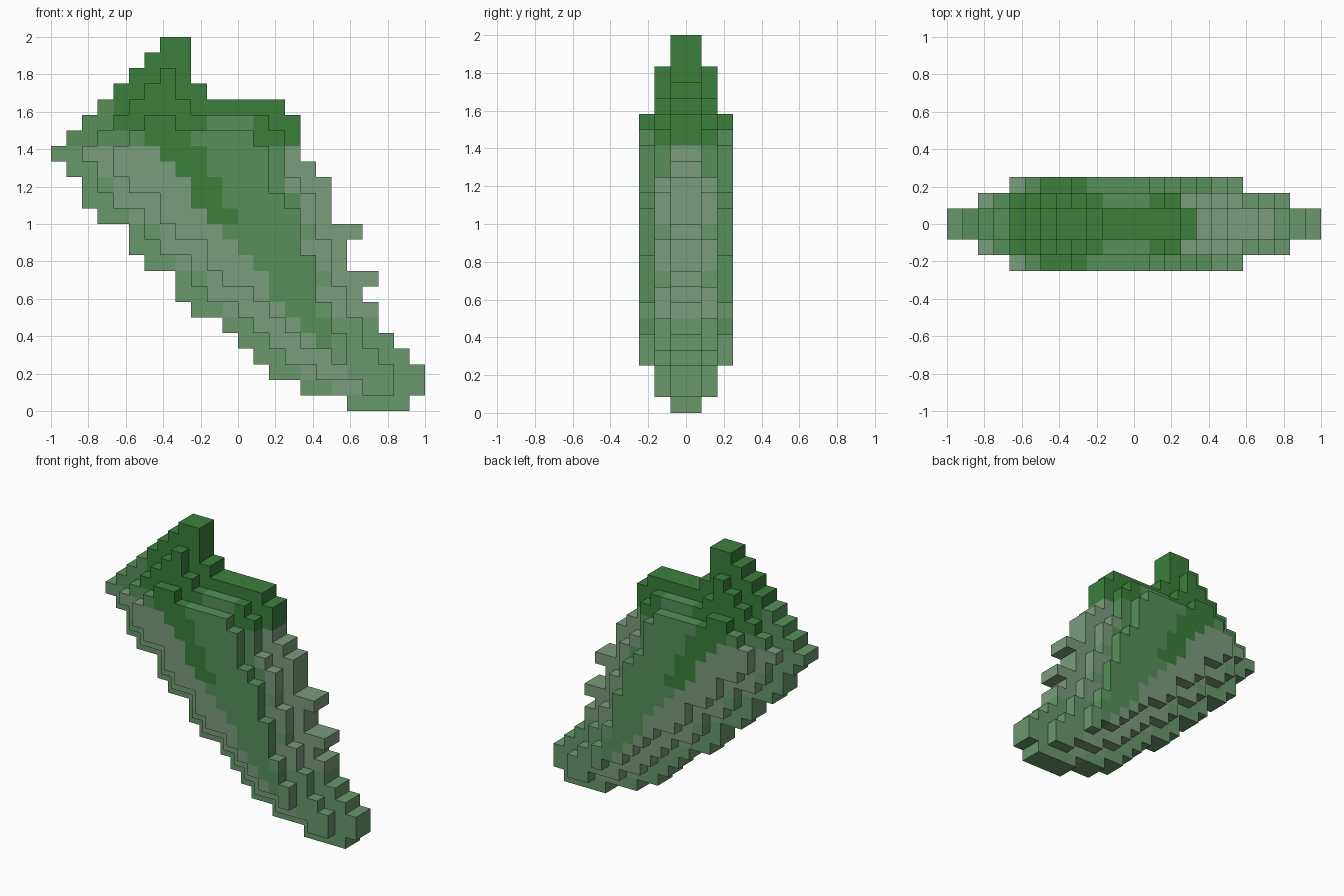
import bpy
from mathutils import Vector

if "Cube" in bpy.data.objects:
    bpy.data.objects.remove(bpy.data.objects["Cube"])

S = 1 / 12  # block size

# Silhouette of the middle slab: (left, right) block limits per row, bottom to top
ROWS = [(7, 11), (4, 12), (2, 12), (1, 11), (0, 10), (-1, 9), (-3, 9), (-4, 8),
        (-4, 9), (-6, 7), (-7, 7), (-7, 8), (-9, 6), (-10, 6), (-10, 6), (-11, 5),
        (-12, 4), (-11, 4), (-10, 4), (-9, 3), (-8, -2), (-7, -3), (-6, -3), (-5, -3)]


def erode(cells):
    """Keep blocks whose eight neighbours are all filled."""
    return {(i, k) for i, k in cells
            if all((i + a, k + b) in cells for a in (-1, 0, 1) for b in (-1, 0, 1))}


# Each slab further from the middle is one block smaller all round
inner = {(i, k) for k, (a, b) in enumerate(ROWS) for i in range(a, b)}
middle = erode(inner)
outer = erode(middle)
blocks = set()
for n, slab in enumerate((inner, middle, outer)):
    for i, k in slab:
        blocks |= {(i, n, k), (i, -1 - n, k)}


# Greens: dark, mid, pale, pale-mid
def material(name, rgb):
    m = bpy.data.materials.new(name)
    m.diffuse_color = [(c / 255) ** 2.2 for c in rgb] + [1]
    m.use_nodes = True
    m.node_tree.nodes["Principled BSDF"].inputs["Base Color"].default_value = m.diffuse_color
    return m


MATS = [material("dark_green", (62, 126, 62)), material("mid_green", (88, 143, 90)),
        material("pale_green", (121, 155, 122)), material("soft_green", (104, 150, 106))]


def shade(i, k):
    stripe = -4 + (16 - k) * 0.6
    if k >= 18:
        if i < -8 or (k == 18 and -3 < i < 1):
            return 1
        return 0
    if k == 17:
        return 0 if -7 < i < -3 or i > 0 else 1
    if 12 <= k <= 16 and abs(i - stripe) <= 1:
        return 0
    left, right = ROWS[k]
    if k >= 12:
        if i < stripe:
            return 3 if i < left + 2 else 2
    elif i < 0.9 * (12 - k) - 2.5:
        return 3 if i < left + 2 else 2
    if i > 2.5 + (15 - k) * 0.25:
        return 2 if k > 5 and i > right - 4 else 3
    return 1


# Skin the blocks with outside faces only
verts, faces, mats, index = [], [], [], {}


def corner(p):
    key = tuple(round(c) for c in p)
    if key not in index:
        index[key] = len(verts)
        verts.append(Vector(key) * S)
    return index[key]


for b in sorted(blocks):
    centre = Vector(b) + Vector((0.5, 0.5, 0.5))
    for axis in range(3):
        for sign in (-1, 1):
            d = Vector((0, 0, 0))
            d[axis] = sign
            if tuple(int(b[n] + d[n]) for n in range(3)) in blocks:
                continue
            u = Vector((0, 0, 0))
            u[(axis + 1) % 3] = 0.5
            v = d.cross(u)
            mid = centre + d * 0.5
            faces.append([corner(mid + u * s + v * t)
                          for s, t in ((-1, -1), (1, -1), (1, 1), (-1, 1))])
            mats.append(shade(b[0], b[2]))

mesh = bpy.data.meshes.new("block_leaf")
mesh.from_pydata(verts, [], faces)
for m in MATS:
    mesh.materials.append(m)
mesh.polygons.foreach_set("material_index", mats)
mesh.update()
leaf = bpy.data.objects.new("block_leaf", mesh)
bpy.context.collection.objects.link(leaf)
